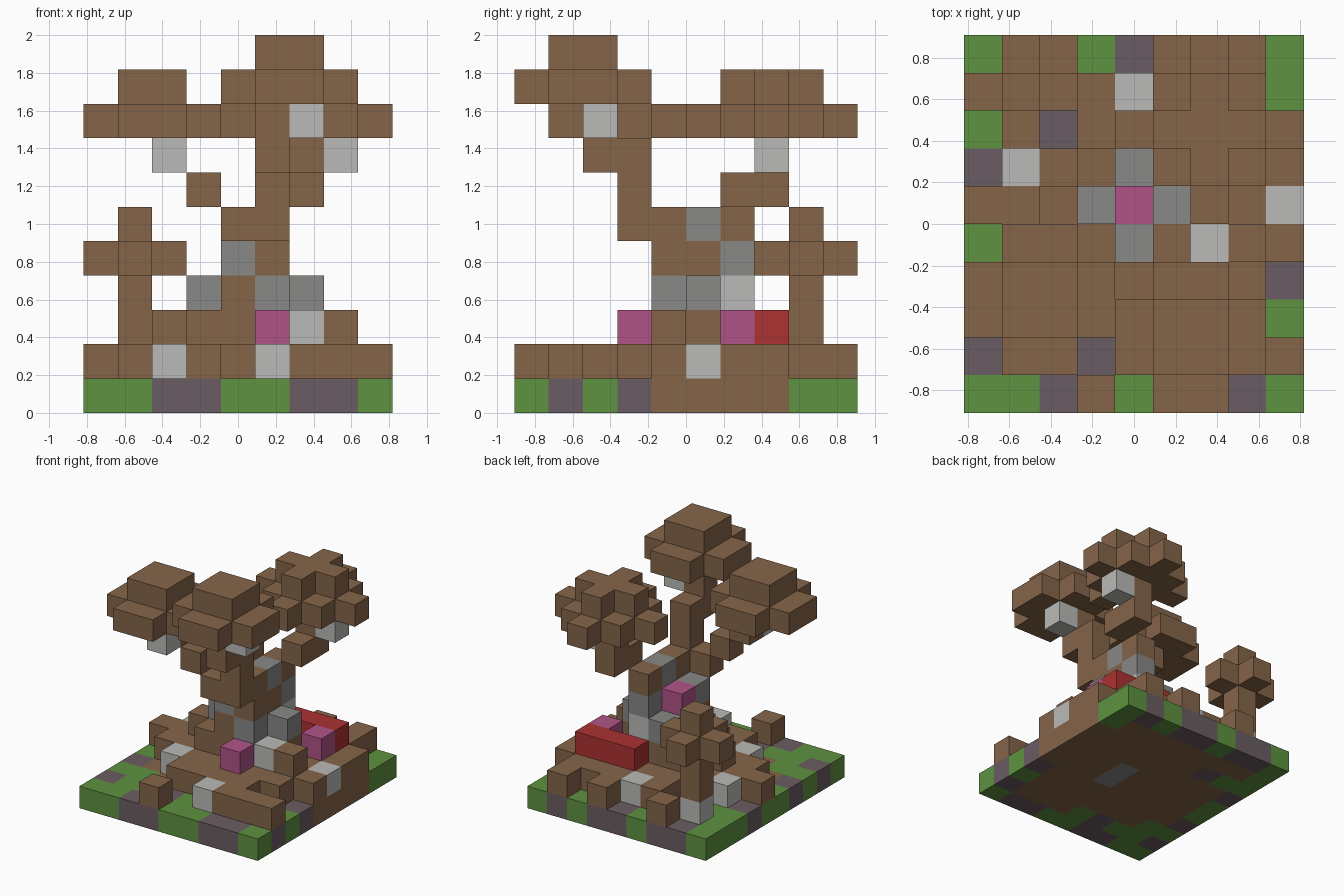
import bpy
import bmesh
from mathutils import Vector

cube = bpy.data.objects.get("Cube")
if cube:
    bpy.data.objects.remove(cube, do_unlink=True)

U = 2 / 11                      # edge of one block
ORIGIN = Vector((-4.5, -5, 0))  # grid of 9 x 10 x 11 blocks


def linear(v):
    v /= 255
    return v / 12.92 if v <= 0.04045 else ((v + 0.055) / 1.055) ** 2.4


def material(name, *rgb):
    col = [linear(c) for c in rgb] + [1]
    m = bpy.data.materials.new(name)
    m.use_nodes = True
    m.diffuse_color = col
    m.node_tree.nodes["Principled BSDF"].inputs["Base Color"].default_value = col
    return m


MATS = {
    "b": material("brown", 133, 101, 73),
    "g": material("grass green", 94, 146, 64),
    "p": material("muted purple", 106, 92, 98),
    "l": material("light grey", 186, 186, 184),
    "s": material("stone grey", 136, 136, 135),
    "k": material("pink", 176, 84, 135),
    "r": material("red", 173, 50, 50),
}
parts = {}


# Helpers that fill a part with coloured blocks
def block(part, x, y, z, colour="b"):
    parts.setdefault(part, {})[(x, y, z)] = colour


def rows(part, z, text):
    for y, line in enumerate(reversed(text.split())):
        for x, c in enumerate(line):
            if c != ".":
                block(part, x, y, z, c)


def chain(part, cells, colour="b"):
    for c in cells:
        block(part, *c, colour)


def diamond(part, cx, cy, z, r):
    for x in range(-r, r + 1):
        for y in range(-r, r + 1):
            if abs(x) + abs(y) <= r:
                block(part, cx + x, cy + y, z)


def round_canopy(part, x0, y0, z):
    for x in range(4):
        for y in range(4):
            inner = x in (1, 2) and y in (1, 2)
            if inner or x in (1, 2) or y in (1, 2):
                block(part, x0 + x, y0 + y, z)
            if inner:
                block(part, x0 + x, y0 + y, z + 1)


# Ground slab, back row first
rows("ground", 0, """
    gppgppgpg
    gbbbbbbbg
    ggpbbbbbb
    pbbbbbbbb
    gbbbbsbbb
    gbbbbsbbb
    pbbbbbbbp
    ggbbbbbbg
    pggpgbbbp
    ggppggppg""")

# Lower and upper steps of the mound
rows("mound_base", 1, """
    ..b..b.b.
    .l.blbbb.
    ...bbbbbb
    .lbbbbbbb
    bbbbbbbbl
    .bbbbbbbb
    ..lbbbbb.
    ...bbbb..
    .....lbbb
    ...b.....""")
rows("mound_top", 2, """
    .........
    .........
    .........
    ...bbb.k.
    ..bbbbb..
    ...bbblb.
    .....k...
    .........
    .........
    .........""")

# Bench at the back
chain("red_bench", [(x, 7, 2) for x in (5, 6, 7)], "r")

# Trunk with grey roots
chain("trunk", [(4, 4, 3), (4, 5, 3), (5, 5, 3), (5, 4, 4), (5, 5, 4),
                (5, 4, 5), (5, 6, 5)])
chain("trunk", [(3, 5, 3), (5, 4, 3), (6, 5, 3), (4, 6, 3), (4, 4, 4),
                (5, 6, 4), (5, 5, 5)], "s")
block("trunk", 5, 6, 3, "l")
block("trunk", 4, 5, 4, "k")

# Branches
chain("front_branch", [(5, 3, 5), (5, 3, 6), (5, 3, 7), (5, 2, 7), (5, 2, 8)])
chain("right_branch", [(4, 3, 5), (3, 3, 6), (2, 3, 7)])
chain("back_branch", [(6, 6, 6), (6, 7, 6), (6, 7, 7)])

# Canopies and the pale lumps below them
round_canopy("front_canopy", 4, 0, 9)
round_canopy("right_canopy", 0, 1, 8)
for r in (2, 1):
    diamond("back_canopy", 6, 7, 10 - r, r)
chain("hanging_lumps", [(6, 2, 8), (2, 2, 7), (7, 7, 7)], "l")

# Small tree in the back right corner
chain("small_tree", [(1, 8, z) for z in (2, 3, 5)])
diamond("small_tree", 1, 8, 4, 1)

# Turn the blocks into meshes, keeping only the outer faces
solid = {cell for cells in parts.values() for cell in cells}
for name, cells in parts.items():
    bm = bmesh.new()
    verts = {}
    used = sorted(set(cells.values()))

    def vert(p):
        key = tuple(round(c) for c in p)
        if key not in verts:
            verts[key] = bm.verts.new((Vector(key) + ORIGIN) * U)
        return verts[key]

    for cell, colour in cells.items():
        for axis in range(3):
            for side in (0, 1):
                n = Vector((0, 0, 0))
                n[axis] = 2 * side - 1
                if tuple(round(c) for c in Vector(cell) + n) in solid:
                    continue
                a, b = Vector((0, 0, 0)), Vector((0, 0, 0))
                a[(axis + 1) % 3] = b[(axis + 2) % 3] = 1
                if not side:
                    a, b = b, a
                o = Vector(cell)
                o[axis] += side
                f = bm.faces.new([vert(q) for q in (o, o + a, o + a + b, o + b)])
                f.material_index = used.index(colour)
    mesh = bpy.data.meshes.new(name)
    bm.to_mesh(mesh)
    bm.free()
    for c in used:
        mesh.materials.append(MATS[c])
    bpy.context.scene.collection.objects.link(bpy.data.objects.new(name, mesh))
